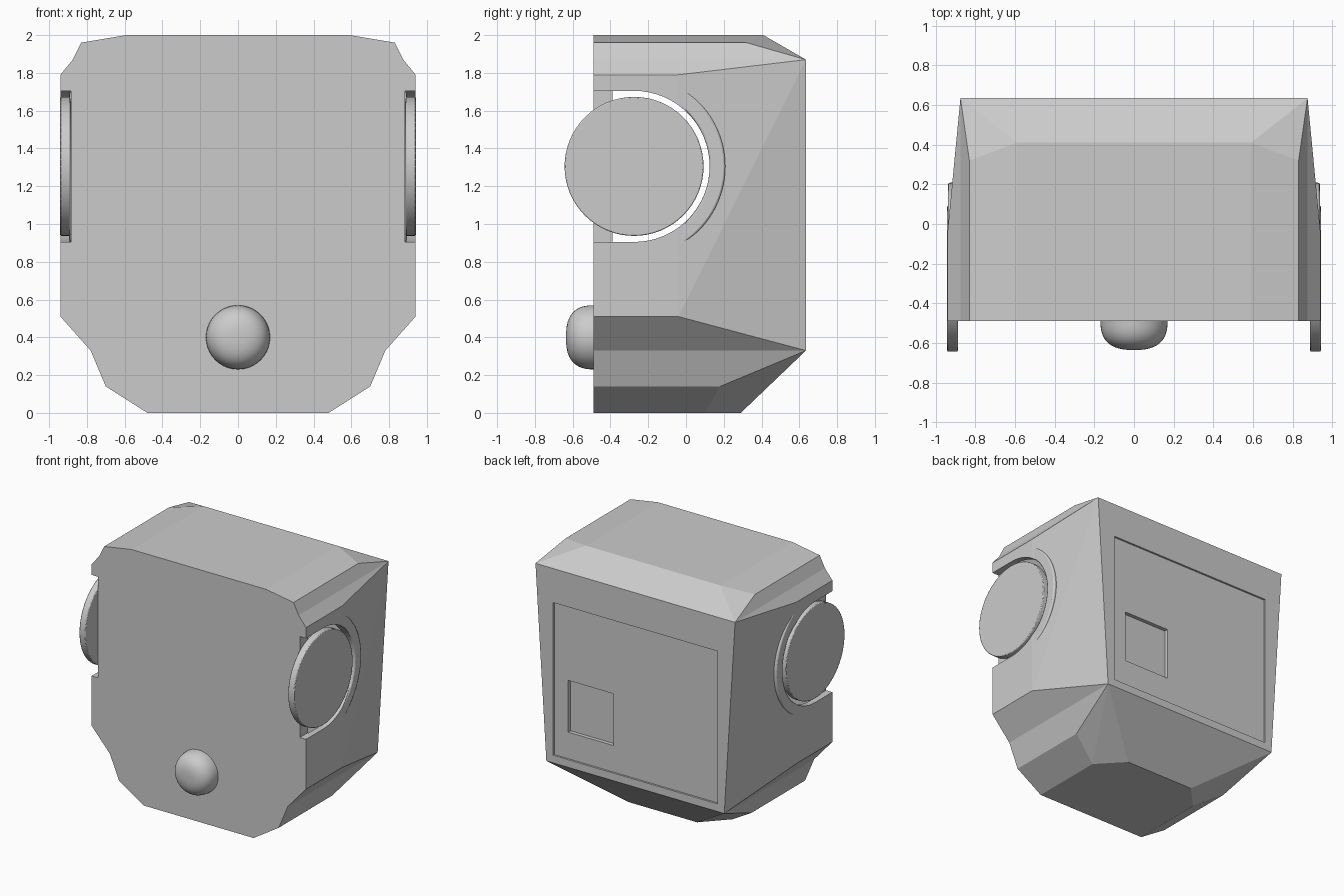
import bpy, bmesh, math

if "Cube" in bpy.data.objects:
    bpy.data.objects.remove(bpy.data.objects["Cube"])

grey = bpy.data.materials.new("light grey")
grey.use_nodes = True
grey.diffuse_color = (0.6, 0.6, 0.6, 1)
grey.node_tree.nodes["Principled BSDF"].inputs["Base Color"].default_value = (0.6, 0.6, 0.6, 1)

EAR_Y, EAR_Z, SLOT_R = -0.275, 1.305, 0.4


def make(name, bm):
    bmesh.ops.recalc_face_normals(bm, faces=bm.faces)
    mesh = bpy.data.meshes.new(name)
    bm.to_mesh(mesh)
    bm.free()
    mesh.materials.append(grey)
    ob = bpy.data.objects.new(name, mesh)
    bpy.context.collection.objects.link(ob)
    return ob


def prism(name, points, x0, x1):
    """Extrude a (y, z) outline along x."""
    bm = bmesh.new()
    face = bm.faces.new([bm.verts.new((x0, y, z)) for y, z in points])
    out = bmesh.ops.extrude_face_region(bm, geom=[face])["geom"]
    for v in out:
        if isinstance(v, bmesh.types.BMVert):
            v.co.x = x1
    return make(name, bm)


def box(name, x0, x1, y0, y1, z0, z1):
    return prism(name, [(y0, z0), (y1, z0), (y1, z1), (y0, z1)], x0, x1)


def arc(r, a0, a1, n):
    """Points around the ear axis, angles in degrees from +y."""
    angles = [math.radians(a0 + (a1 - a0) * i / n) for i in range(n + 1)]
    return [(EAR_Y + r * math.cos(a), EAR_Z + r * math.sin(a)) for a in angles]


def smooth(ob, angle=35):
    bpy.ops.object.select_all(action='DESELECT')
    ob.select_set(True)
    bpy.context.view_layer.objects.active = ob
    bpy.ops.object.shade_smooth_by_angle(angle=math.radians(angle))


def bevel(ob, width):
    mod = ob.modifiers.new("soft_edge", 'BEVEL')
    mod.width, mod.segments = width, 2
    mod.limit_method = 'ANGLE'


# Half outline of the head: x, z and the depth y each edge reaches
OUTLINE = [(0.59, 2.0, 0.41), (0.83, 1.96, 0.32), (0.875, 1.87, 0.635),
           (0.94, 1.79, -0.04), (0.94, 0.51, -0.04), (0.78, 0.33, 0.635),
           (0.70, 0.14, 0.18), (0.48, 0.0, 0.10)]


def head_shape(name, scale, front, inset):
    bm = bmesh.new()

    def vert(x, y, z):
        return bm.verts.new((x * scale, y, 1 + (z - 1) * scale))

    fronts, backs, keels = [], [], []
    for side in (1, -1):
        f = [vert(side * x, front, z) for x, z, y in OUTLINE]
        b = [vert(side * x, y - inset, z) for x, z, y in OUTLINE]
        k = vert(side * 0.3, 0.29 - inset, 0)
        for i in range(len(f) - 1):
            bm.faces.new((f[i], f[i + 1], b[i + 1], b[i]))
        for tri in ((0, 1, 2), (2, 3, 4), (2, 4, 5), (5, 6, 7)):
            bm.faces.new([b[i] for i in tri])
        bm.faces.new((b[5], b[7], k))
        fronts.append(f)
        backs.append(b)
        keels.append(k)
    (f, g), (b, c), (k, m) = fronts, backs, keels
    bm.faces.new(f + g[::-1])
    bm.faces.new((f[0], g[0], c[0], b[0]))
    bm.faces.new((b[0], c[0], c[2], b[2]))
    bm.faces.new((b[2], c[2], c[5], b[5]))
    bm.faces.new((b[5], c[5], m, k))
    bm.faces.new((f[7], b[7], k, m, c[7], g[7]))
    return make(name, bm)


# Hollow head with ear slots, back panel and hatch recess
head = head_shape("head_shell", 1.0, -0.49, 0.0)
slot = [(-0.39, EAR_Z + SLOT_R)] + arc(SLOT_R, 90, -90, 32) + [(-0.39, EAR_Z - SLOT_R)]
z0, z1 = EAR_Z - SLOT_R, EAR_Z + SLOT_R
cutters = [
    head_shape("cavity_cutter", 0.95, -0.39, 0.065),
    prism("slot_cutter", slot, -1.1, 1.1),
    box("left_notch_cutter", 0.885, 1.1, -0.6, -0.38, z0, z1),
    box("right_notch_cutter", -1.1, -0.885, -0.6, -0.38, z0, z1),
    box("panel_cutter", -0.72, 0.72, 0.62, 0.8, 0.39, 1.60),
    box("hatch_cutter", 0.20, 0.60, 0.59, 0.8, 0.60, 1.01),
]
bpy.context.view_layer.objects.active = head
for cutter in cutters:
    mod = head.modifiers.new(cutter.name, 'BOOLEAN')
    mod.operation, mod.solver, mod.object = 'DIFFERENCE', 'EXACT', cutter
    bpy.ops.object.modifier_apply(modifier=mod.name)
    bpy.data.objects.remove(cutter)

# Ear discs and the raised rims behind them
for word, s in (("left", 1), ("right", -1)):
    disc = prism(word + "_ear_disc", arc(0.368, 0, 354.375, 63), s * 0.888, s * 0.942)
    bevel(disc, 0.006)
    smooth(disc)
    rim = prism(word + "_ear_rim", arc(0.483, -60, 60, 32) + arc(SLOT_R, 60, -60, 32),
                s * 0.86, s * 0.938)
    bevel(rim, 0.01)
    smooth(rim)

# Rounded nose, spun around the y axis
bm = bmesh.new()
steps = [math.pi / 2 * i / 12 for i in range(13)]
ring = [bm.verts.new((0.17 * max(math.cos(a), 0) ** 0.75, -0.48 - 0.155 * math.sin(a) ** 0.75, 0.40))
        for a in steps]
edges = [bm.edges.new(pair) for pair in zip(ring, ring[1:])]
bmesh.ops.spin(bm, geom=ring + edges, cent=(0, 0, 0.40), axis=(0, 1, 0),
               angle=2 * math.pi, steps=40)
bmesh.ops.remove_doubles(bm, verts=bm.verts, dist=0.0005)
smooth(make("nose", bm), 60)
